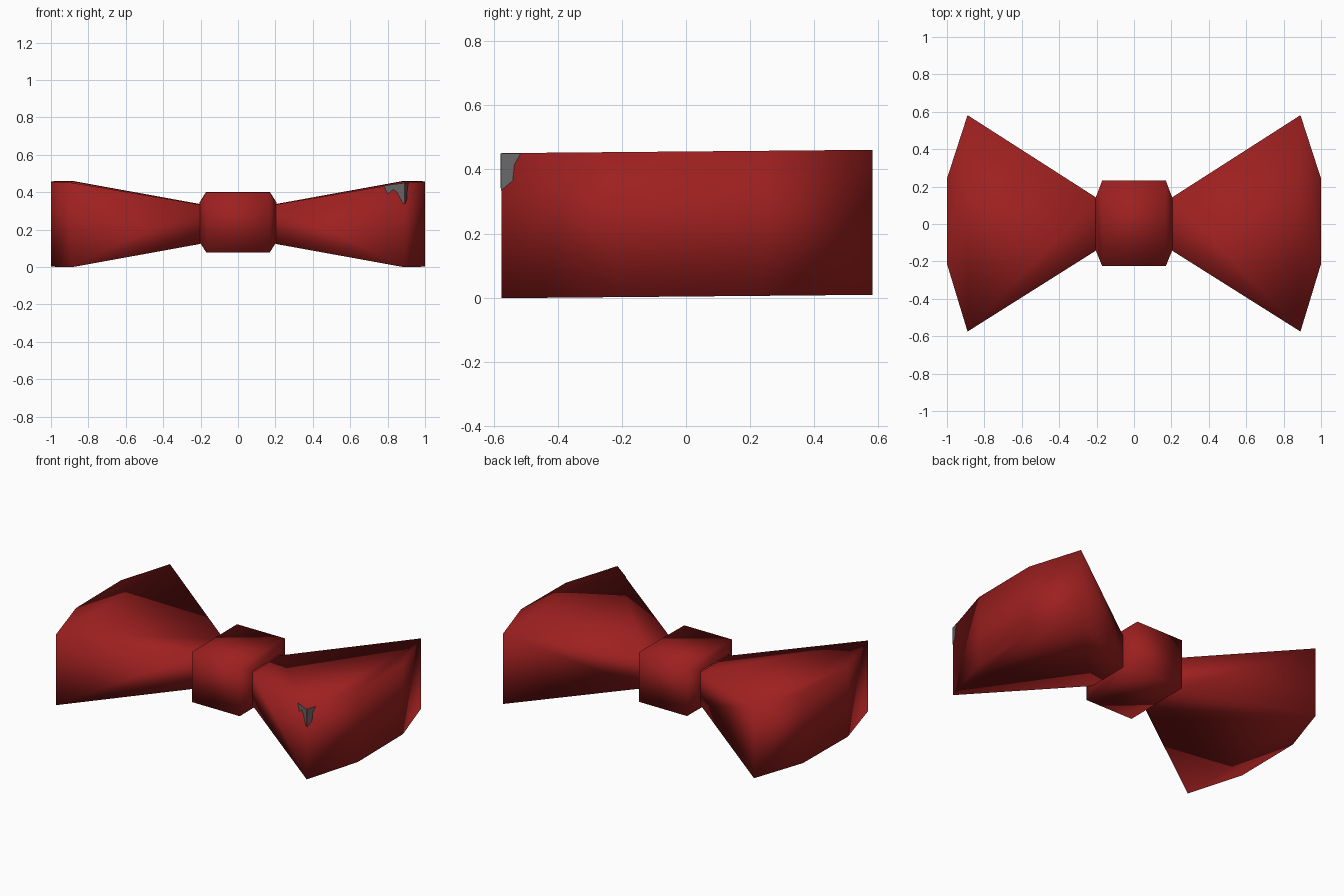
import bpy, bmesh

if "Cube" in bpy.data.objects:
    bpy.data.objects.remove(bpy.data.objects["Cube"])

TILT = 0.009    # slight lean of the whole bow from front to back


def material(name, colour):
    m = bpy.data.materials.new(name)
    m.diffuse_color = (*colour, 1)
    m.use_nodes = True
    m.node_tree.nodes["Principled BSDF"].inputs["Base Color"].default_value = m.diffuse_color
    return m


red = material("red_fabric", (0.34, 0.014, 0.014))
grey = material("grey_patch", (0.14, 0.14, 0.14))


def finish(bm, name, mat, smooth=True):
    for v in bm.verts:
        v.co.z += TILT * v.co.y
    for f in bm.faces:
        f.smooth = smooth
    me = bpy.data.meshes.new(name)
    bm.to_mesh(me)
    bm.free()
    me.materials.append(mat)
    ob = bpy.data.objects.new(name, me)
    bpy.context.collection.objects.link(ob)


def loft(name, sections, side=1, mid=0.23, caps=(True, True)):
    """Four-sided solid along x from (x, front y, back y, half height)."""
    bm = bmesh.new()
    rings = []
    for x, y0, y1, h in sections:
        pts = [(y0, -h), (y1, -h), (y1, h), (y0, h)]
        rings.append([bm.verts.new((side * x, y, mid + z)) for y, z in pts])
    for a, b in zip(rings, rings[1:]):
        for i in range(4):
            j = (i + 1) % 4
            bm.faces.new((a[i], a[j], b[j], b[i]))
    for ring, cap in zip((rings[0], rings[-1]), caps):
        if cap:
            bm.faces.new(ring)
    bmesh.ops.recalc_face_normals(bm, faces=bm.faces)
    finish(bm, name, red)


# wings: flared blocks with a bevelled outer end
wing = [(0.2, -0.14, 0.14, 0.105), (0.89, -0.575, 0.582, 0.226), (1.0, -0.213, 0.243, 0.226)]
loft("right_wing", wing, 1, caps=(False, True))
loft("left_wing", wing, -1, caps=(False, True))

# knot: box with tapered ends
loft("knot", [(-0.205, -0.14, 0.14, 0.105), (-0.17, -0.225, 0.233, 0.16),
              (0.17, -0.225, 0.233, 0.16), (0.205, -0.14, 0.14, 0.105)],
     mid=0.24, caps=(False, False))

# grey patch: thin plates around the front right upper corner
bm = bmesh.new()
front = [(0.78, 0.44), (0.80, 0.395), (0.83, 0.42), (0.85, 0.405), (0.885, 0.34), (0.891, 0.35), (0.891, 0.455)]
bm.faces.new([bm.verts.new((x, -0.143 - (x - 0.2) * 0.6304, z)) for x, z in front])
end = [(-0.576, 0.34), (-0.54, 0.37), (-0.535, 0.42), (-0.515, 0.455), (-0.576, 0.455)]
bm.faces.new([bm.verts.new((0.893 + (y + 0.575) * 0.3039, y, z)) for y, z in end])
finish(bm, "grey_patch", grey, False)
